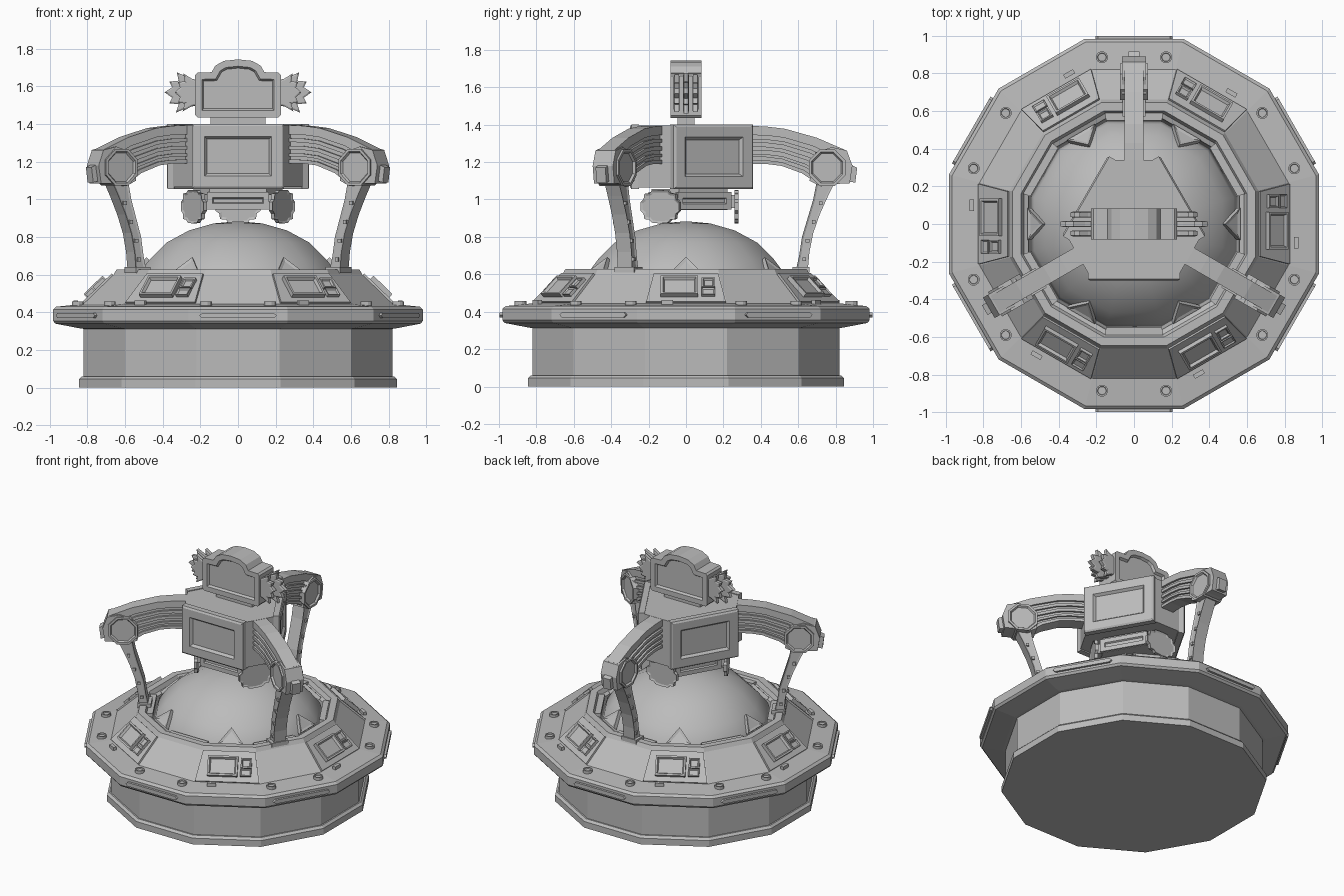
import bpy, bmesh, math
from mathutils import Matrix, Vector

old = bpy.data.objects.get("Cube")
if old:
    bpy.data.objects.remove(old)

GREY = (0.5, 0.5, 0.5, 1)
mat = bpy.data.materials.new("plain grey")
mat.use_nodes = True
mat.diffuse_color = GREY
mat.node_tree.nodes["Principled BSDF"].inputs["Base Color"].default_value = GREY


def finish(name, bm, M=Matrix()):
    bmesh.ops.recalc_face_normals(bm, faces=bm.faces)
    bm.transform(M)
    me = bpy.data.meshes.new(name)
    bm.to_mesh(me)
    bm.free()
    me.materials.append(mat)
    ob = bpy.data.objects.new(name, me)
    bpy.context.collection.objects.link(ob)
    return ob


def ring(name, profile, n=12):
    """Revolve (face distance, z) pairs into an n-sided solid, flats facing the axes."""
    bm = bmesh.new()
    k = 1 / math.cos(math.pi / n)
    loops = []
    for r, z in profile:
        loops.append([bm.verts.new((r * k * math.cos(a), r * k * math.sin(a), z))
                      for a in ((i + 0.5) * math.tau / n for i in range(n))])
    for lo, hi in zip(loops, loops[1:]):
        for i in range(n):
            j = (i + 1) % n
            bm.faces.new((lo[i], lo[j], hi[j], hi[i]))
    bm.faces.new(loops[0])
    bm.faces.new(loops[-1])
    return finish(name, bm)


def prism(name, pts, depth, M=Matrix(), insets=(), both=False):
    """Extrude an outline along local z; insets are (width, height) steps on its face."""
    bm = bmesh.new()
    lo = [bm.verts.new((x, y, -depth / 2)) for x, y in pts]
    hi = [bm.verts.new((x, y, depth / 2)) for x, y in pts]
    back, front = bm.faces.new(lo), bm.faces.new(hi)
    for i in range(len(pts)):
        j = (i + 1) % len(pts)
        bm.faces.new((lo[i], lo[j], hi[j], hi[i]))
    bmesh.ops.recalc_face_normals(bm, faces=bm.faces)
    for face in (front, back) if both else (front,):
        for width, height in insets:
            bmesh.ops.inset_region(bm, faces=[face], thickness=width, depth=height,
                                   use_even_offset=True)
    return finish(name, bm, M)


def rect(w, h, x=0, y=0):
    return [(x - w, y - h), (x + w, y - h), (x + w, y + h), (x - w, y + h)]


def ngon(r, n=8, x=0, y=0):
    return [(x + r * math.cos((i + 0.5) * math.tau / n),
             y + r * math.sin((i + 0.5) * math.tau / n)) for i in range(n)]


def mirrored(pts):
    return pts + [(-x, y) for x, y in reversed(pts) if x]


def turn(deg):
    return Matrix.Rotation(math.radians(deg), 4, 'Z')


def move(x, y, z):
    return Matrix.Translation((x, y, z))


SIDE = Matrix.Rotation(math.pi / 2, 4, 'X')                       # outline in radial/up plane
FACE = Matrix(((0, 0, 1, 0), (1, 0, 0, 0), (0, 1, 0, 0), (0, 0, 0, 1)))  # outline facing outward

# Cabinet: plinth, drum, rim and sloping deck
ring("plinth", [(0.845, 0), (0.845, 0.045), (0.83, 0.06), (0.8, 0.06)])
ring("drum", [(0.82, 0.05), (0.82, 0.35)])
ring("deck", [(0.8, 0.31), (0.84, 0.315), (0.97, 0.34), (0.982, 0.355), (0.982, 0.415),
              (0.965, 0.43), (0.82, 0.445), (0.66, 0.6), (0.645, 0.628), (0.6, 0.628),
              (0.585, 0.6), (0.56, 0.59), (0.55, 0.5)])

# Faceted dome
dome = ring("dome", [(0.56, 0.5), (0.53, 0.6), (0.47, 0.68), (0.38, 0.77),
                     (0.26, 0.835), (0.13, 0.872), (0.01, 0.883)])
for p in dome.data.polygons:
    p.use_smooth = True

# Console sectors, every 60 degrees
up = Vector((-0.16, 0, 0.155)).normalized()
out = Vector((0.155, 0, 0.16)).normalized()
slope = Matrix((out, (0, 1, 0), up)).transposed()
slope = Matrix((Vector((0, 1, 0)), up, out)).transposed().to_4x4()
for k in range(6):
    T = turn(60 * k)
    S = T @ move(0.74, 0, 0.5225) @ slope
    prism("console_panel", [(-0.213, -0.11), (0.213, -0.11), (0.172, 0.108), (-0.172, 0.108)],
          0.024, S)
    prism("console_screen", rect(0.1, 0.07, -0.035, -0.005), 0.075, S,
          [(0.012, 0), (0.008, -0.015)])
    prism("console_button_plate", rect(0.036, 0.035, 0.12, 0.022), 0.06, S,
          [(0.008, 0), (0.006, -0.01)])
    prism("console_coin_plate", rect(0.036, 0.025, 0.12, -0.046), 0.06, S, [(0.008, -0.006)])
    prism("ticket_slot", rect(0.012, 0.03), 0.03, T @ move(0.862, -0.1, 0.447))
    # pointed fin leaning over the dome
    lean = T @ move(0.555, 0, 0.6) @ Matrix.Rotation(-0.75, 4, 'Y') @ FACE
    prism("dome_fin", [(-0.085, 0), (0.085, 0), (0, 0.115)], 0.025, lean, [(0.016, -0.006)])

# Plain sectors between them: rim light bars, round lamps, dividing ribs
for k in range(6):
    T = turn(60 * k + 30)
    prism("rim_light", [(-0.205, 0), (-0.19, -0.014), (0.19, -0.014),
                        (0.205, 0), (0.19, 0.014), (-0.19, 0.014)], 0.03,
          T @ move(0.983, 0, 0.383) @ FACE, [(0.006, 0)])
    for s in (-1, 1):
        prism("deck_lamp", ngon(0.032, 12), 0.03, T @ move(0.885, 0.17 * s, 0.442),
              [(0.008, 0), (0.002, -0.008)])
    prism("deck_step", [(-0.155, -0.02), (0.155, -0.02), (0.148, 0.02), (-0.148, 0.02)],
          0.03, T @ move(0.57, 0, 0.6) @ Matrix.Rotation(math.pi / 2, 4, 'Z'))

# Three arms holding the head
top = [(0.31, 1.395), (0.43, 1.39), (0.53, 1.378), (0.7, 1.33), (0.85, 1.265)]
low = [(0.31, 1.19), (0.43, 1.19), (0.51, 1.18), (0.62, 1.14), (0.71, 1.08)]


def band(f, g):
    mix = lambda t: [(a + (c - a) * t, b + (d - b) * t) for (a, b), (c, d) in zip(top, low)]
    return mix(f) + mix(g)[::-1]


leg_out = [(0.8, 1.1), (0.76, 1.02), (0.715, 0.92), (0.68, 0.82), (0.66, 0.72), (0.65, 0.61)]
leg_in = [(0.7, 1.1), (0.68, 1.0), (0.65, 0.9), (0.62, 0.8), (0.605, 0.7), (0.585, 0.61)]
joint = [(0.66, 1.1), (0.72, 1.07), (0.83, 1.085), (0.875, 1.085), (0.89, 1.18),
         (0.86, 1.262), (0.78, 1.28), (0.69, 1.25)]
for a in (90, 210, 330):
    T = turn(a)
    R = T @ SIDE
    prism("arm_core", band(0, 1), 0.07, R)
    for f, g in ((0, 0.24), (0.34, 0.44), (0.54, 0.64), (0.74, 0.82), (0.9, 1)):
        prism("arm_rail", band(f, g), 0.1, R)
    prism("arm_joint", joint, 0.125, R)
    prism("joint_cap", ngon(0.105, 8, 0.755, 1.17), 0.15, R,
          [(0.014, 0), (0.008, -0.012)], True)
    prism("joint_bumper", [(0.85, 1.1), (0.905, 1.09), (0.915, 1.17), (0.85, 1.2)], 0.06, R)
    prism("leg", leg_out + leg_in[::-1], 0.09, R, [(0.01, -0.006)], True)
    for (x, z), (u, w) in list(zip(leg_out, leg_in))[1:5]:
        prism("leg_stud", ngon(0.014, 4, (x + u) / 2, (z + w) / 2 - 0.03), 0.1, R)
    prism("leg_foot", rect(0.045, 0.06), 0.03, T @ move(0.615, 0, 0.625))
    # hanging badge under the head
    badge = mirrored([(0, 0.872), (0.05, 0.876), (0.065, 0.892), (0.095, 0.895), (0.1, 0.925),
                      (0.12, 0.94), (0.12, 0.985), (0.1, 1.0), (0.095, 1.03),
                      (0.06, 1.035), (0.05, 1.048), (0, 1.05)])
    prism("badge", badge, 0.022, T @ move(0.27, 0, 0) @ FACE, [(0.012, -0.006)], True)
    prism("badge_bracket", rect(0.06, 0.035), 0.12, T @ move(0.21, 0, 0.99) @ FACE)


def hexhead(half, dist):
    """Three wide faces joined by three narrow ones."""
    return [tuple((turn(a) @ Vector((dist, s * half, 0))).xy)
            for a in (30, 150, 270) for s in (-1, 1)]


# Head with three screens, and the smaller pod beneath it
prism("head", hexhead(0.235, 0.275), 0.33, move(0, 0, 1.23))
prism("pod", hexhead(0.15, 0.185), 0.11, move(0, 0, 1.0))
for a in (30, 150, 270):
    T = turn(a)
    prism("head_screen", rect(0.245, 0.172), 0.04, T @ move(0.272, 0, 1.228) @ FACE,
          [(0.012, 0.008), (0.055, 0), (0.014, -0.018)])
    prism("pod_screen", rect(0.165, 0.046), 0.03, T @ move(0.185, 0, 0.993) @ FACE,
          [(0.03, 0), (0.006, -0.01)])

# Topper sign with an arched crown
prism("sign_post", rect(0.145, 0.045), 0.08, move(0, 0, 1.42))
sign = mirrored([(0, 1.435), (0.215, 1.435), (0.228, 1.45), (0.228, 1.66), (0.215, 1.672),
                 (0.14, 1.675), (0.12, 1.71), (0.075, 1.735), (0, 1.743)])
prism("sign", sign, 0.165, SIDE, [(0.006, 0), (0.03, 0), (0.01, -0.016)], True)

# Jagged wings, three slats on each side
wing = [(0.21, 1.5), (0.26, 1.49), (0.33, 1.46), (0.315, 1.505), (0.365, 1.51), (0.35, 1.54),
        (0.39, 1.568), (0.35, 1.595), (0.365, 1.625), (0.315, 1.63), (0.325, 1.675),
        (0.26, 1.645), (0.21, 1.63)]
for s in (-1, 1):
    for y, size in ((-0.05, 0.7), (0, 1), (0.05, 0.7)):
        pts = [(s * (0.21 + (x - 0.21) * size), 1.568 + (z - 1.568) * (0.8 + 0.2 * size))
               for x, z in wing]
        prism("sign_wing", pts, 0.024, move(0, y, 0) @ SIDE, [(0.008, 0.004)], True)
